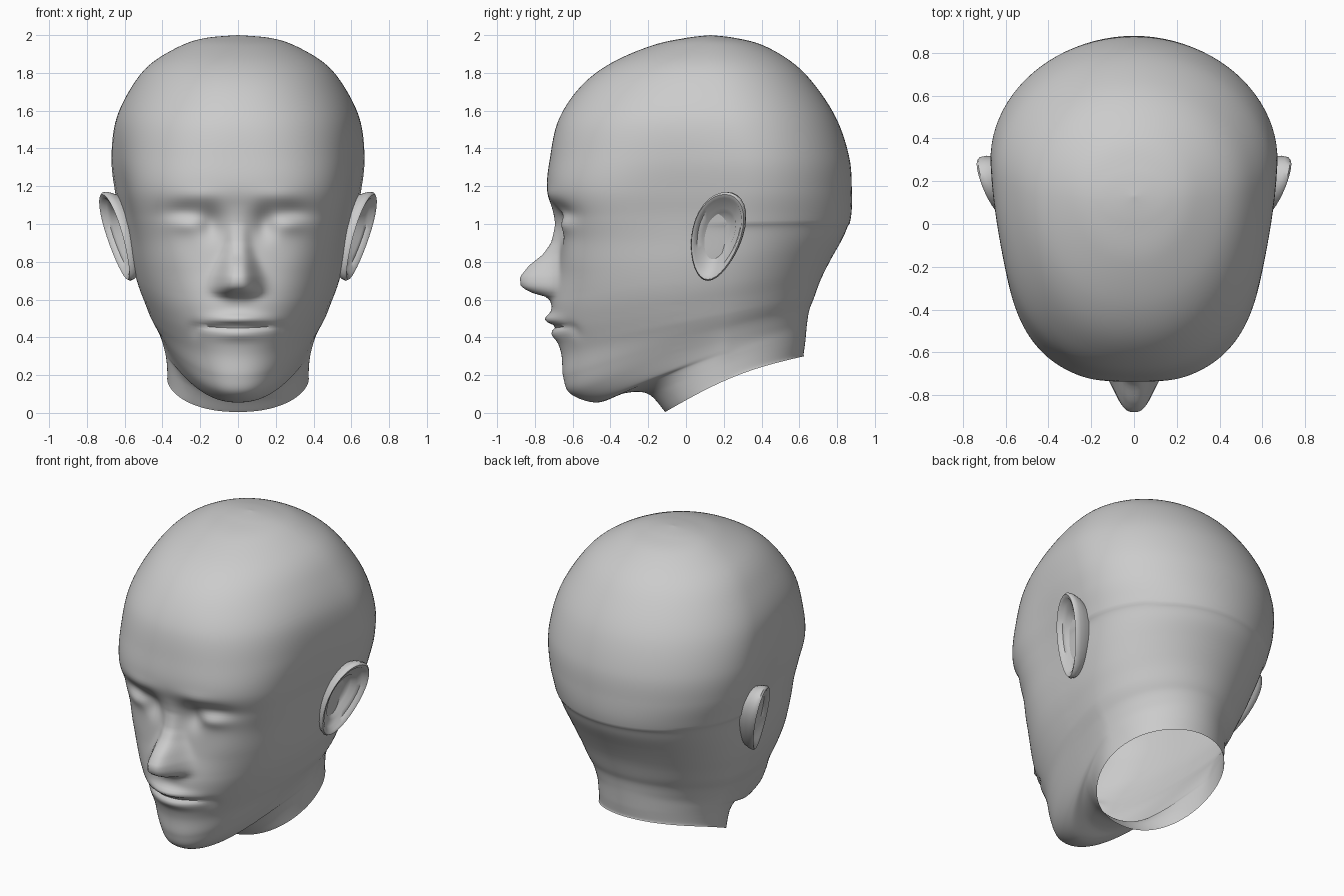
import bpy, bmesh
from math import sin, cos, pi, exp
from mathutils import Vector

if "Cube" in bpy.data.objects:
    bpy.data.objects.remove(bpy.data.objects["Cube"])

# Head cross-sections: front z, front y, back z, back y, half width, y of widest point, front squareness
SKULL = [
    (2.00, .13, 2.00, .13, .00, .13, 2.0),
    (1.985, .00, 1.985, .26, .17, .13, 2.0),
    (1.945, -.18, 1.945, .41, .30, .14, 2.0),
    (1.85, -.40, 1.85, .57, .46, .15, 2.05),
    (1.725, -.56, 1.725, .69, .565, .18, 2.15),
    (1.55, -.675, 1.55, .80, .65, .22, 2.3),
    (1.35, -.72, 1.35, .865, .675, .28, 2.5),
    (1.18, -.735, 1.18, .878, .658, .30, 2.7),
    (1.03, -.69, 1.05, .875, .628, .28, 2.75),
    (.90, -.67, .95, .85, .605, .25, 2.6),
]
JAW_AND_NECK = [
    (.75, -.68, .85, .795, .58, .22, 2.4),
    (.58, -.71, .75, .74, .542, .20, 2.15),
    (.45, -.70, .68, .71, .505, .20, 2.0),
    (.31, -.66, .60, .68, .462, .20, 1.85),
    (.19, -.65, .55, .66, .43, .20, 1.75),
    (.10, -.61, .50, .65, .408, .20, 1.65),
    (.055, -.47, .46, .645, .393, .20, 1.62),
    (.105, -.32, .41, .64, .386, .21, 1.7),
    (.10, -.20, .36, .635, .38, .22, 1.9),
    (.005, -.11, .30, .625, .375, .23, 2.1),
]
# Nose: z, protrusion, half width
NOSE = [(1.10, 0, .05), (1.0, .010, .05), (.90, .045, .06), (.84, .085, .07),
        (.78, .155, .085), (.72, .195, .102), (.67, .18, .108), (.64, .13, .105),
        (.61, .02, .09), (.57, 0, .08)]
STEPS, FRONT, BACK = 9, 48, 22


def spline(rows, steps):
    out = []
    for i in range(len(rows) - 1):
        p0, p1, p2, p3 = (rows[min(max(i + k, 0), len(rows) - 1)] for k in (-1, 0, 1, 2))
        for s in range(steps):
            t = s / steps
            out.append([.5 * (2*b + (c - a)*t + (2*a - 5*b + 4*c - d)*t*t + (3*b - a - 3*c + d)*t**3)
                        for a, b, c, d in zip(p0, p1, p2, p3)])
    return out + [rows[-1]]


def bump(a, z, ca, cz, sa, sz):
    return exp(-((a - ca) / sa) ** 2 - ((z - cz) / sz) ** 2)


def nose(a, z):
    for (z0, d0, w0), (z1, d1, w1) in zip(NOSE, NOSE[1:]):
        if z1 <= z <= z0:
            t = (z0 - z) / (z0 - z1)
            return (d0 + (d1 - d0) * t) * exp(-(a / (w0 + (w1 - w0) * t)) ** 2.9)
    return 0


def face_relief(a, z):
    """Forward offset of the face surface at distance a from the midline."""
    f = nose(a, z)
    f += .008 * bump(a, z, .20, 1.15, .12, .04)             # brow
    f -= .045 * bump(a, z, .14, 1.00, .06, .08)             # inner eye corner
    f -= .030 * bump(a, z, .28, 1.06, .12, .055)            # socket
    f += .018 * bump(a, z, .28, 1.00, .08, .045)            # eyeball
    f += .010 * bump(a, z, .33, .82, .12, .12)              # cheek
    f += .04 * bump(a, z, 0, .495, .14, .03)                # upper lip
    f += .02 * bump(a, z, 0, .415, .13, .03)                # lower lip
    f -= .022 * exp(-(a / .21) ** 6 - ((z - .458) / .014) ** 2)   # mouth line
    f -= .012 * bump(a, z, .23, .44, .03, .04)              # mouth corner
    return f


def half_section(row):
    """Points of one section from the face midline round to the back midline."""
    zf, yf, zb, yb, w, ym, n = row
    arch = .04 * min(1, max(0, (.35 - zf) / .3))
    # low squareness: straight jaw sides with a rounded chin
    n, m = (n, n) if n > 2.2 else (2.2, 1.2 + 1.82 * (n - 1.65))
    pts = []
    for i in range(FRONT + BACK + 1):
        if i <= FRONT:
            x = sin(pi / 2 * (i / FRONT) ** 1.25)
            y = ym + (yf - ym) * max(0, 1 - x ** n) ** (1 / m)
        else:
            t = pi / 2 * (i - FRONT) / BACK
            x, y = cos(t), ym + (yb - ym) * sin(t)
        t = (y - yf) / max(yb - yf, 1e-6)
        z = zf + (zb - zf) * t + arch * sin(pi * t)
        x *= w * (1 - .07 * bump(y, z, -.12, 1.05, .30, .45))   # flat temples
        if y < -.3:
            y -= face_relief(x, z)
        pts.append((x, y, z))
    return pts


def finish(name, bm, angle):
    bmesh.ops.recalc_face_normals(bm, faces=bm.faces)
    mesh = bpy.data.meshes.new(name)
    bm.to_mesh(mesh)
    bm.free()
    ob = bpy.data.objects.new(name, mesh)
    bpy.context.collection.objects.link(ob)
    bpy.ops.object.select_all(action='DESELECT')
    ob.select_set(True)
    bpy.context.view_layer.objects.active = ob
    bpy.ops.object.shade_smooth_by_angle(angle=angle)
    return ob


def skin(bm, rings):
    for r, s in zip(rings, rings[1:]):
        for i in range(len(r)):
            j = (i + 1) % len(r)
            bm.faces.new((r[i], r[j], s[j], s[i]))


# Head: skull, face and neck with an open bottom
bm = bmesh.new()
rings = []
for row in spline(SKULL + JAW_AND_NECK, STEPS)[1:]:
    half = half_section(row)
    loop = half + [(-x, y, z) for x, y, z in half[-2:0:-1]]
    rings.append([bm.verts.new(p) for p in loop])
skin(bm, rings)
apex = bm.verts.new((0, .13, 2))
for i, v in enumerate(rings[0]):
    bm.faces.new((apex, rings[0][(i + 1) % len(rings[0])], v))
# Even out the nape and the sides of the neck
nape = [v for v in bm.verts if v.co.y > -.05 and v.co.z < 1 and not v.is_boundary]
for _ in range(20):
    bmesh.ops.smooth_vert(bm, verts=nape, factor=.5, use_axis_x=True, use_axis_y=True)
finish("head", bm, 1.2)

# Ears: concentric egg loops (scale, outward offset) from the back, over the rim, into the bowl
EAR_LOOPS = [(.72, -.10), (.90, -.055), (.98, -.02), (1, .005), (.96, .016), (.87, .010),
             (.80, -.012), (.62, -.018), (.50, -.05), (.25, -.06)]


def ear(name, side):
    bm = bmesh.new()
    centre = Vector((.637, .165, .935))
    back, up = Vector((.33, 1, 0)), Vector((.30, .2, 1))
    out = back.cross(up).normalized()
    rings = []
    for s, o in EAR_LOOPS:
        ring = []
        for i in range(32):
            t = 2 * pi * i / 32
            u, v = .135 * cos(t) * (1 + .17 * sin(t)), .235 * sin(t)
            p = centre + back * u * s + up * v * s + out * o
            ring.append(bm.verts.new((p.x * side, p.y, p.z)))
        rings.append(ring)
    skin(bm, rings)
    bm.faces.new(rings[-1])
    finish(name, bm, .9)


ear("ear_left", 1)
ear("ear_right", -1)
